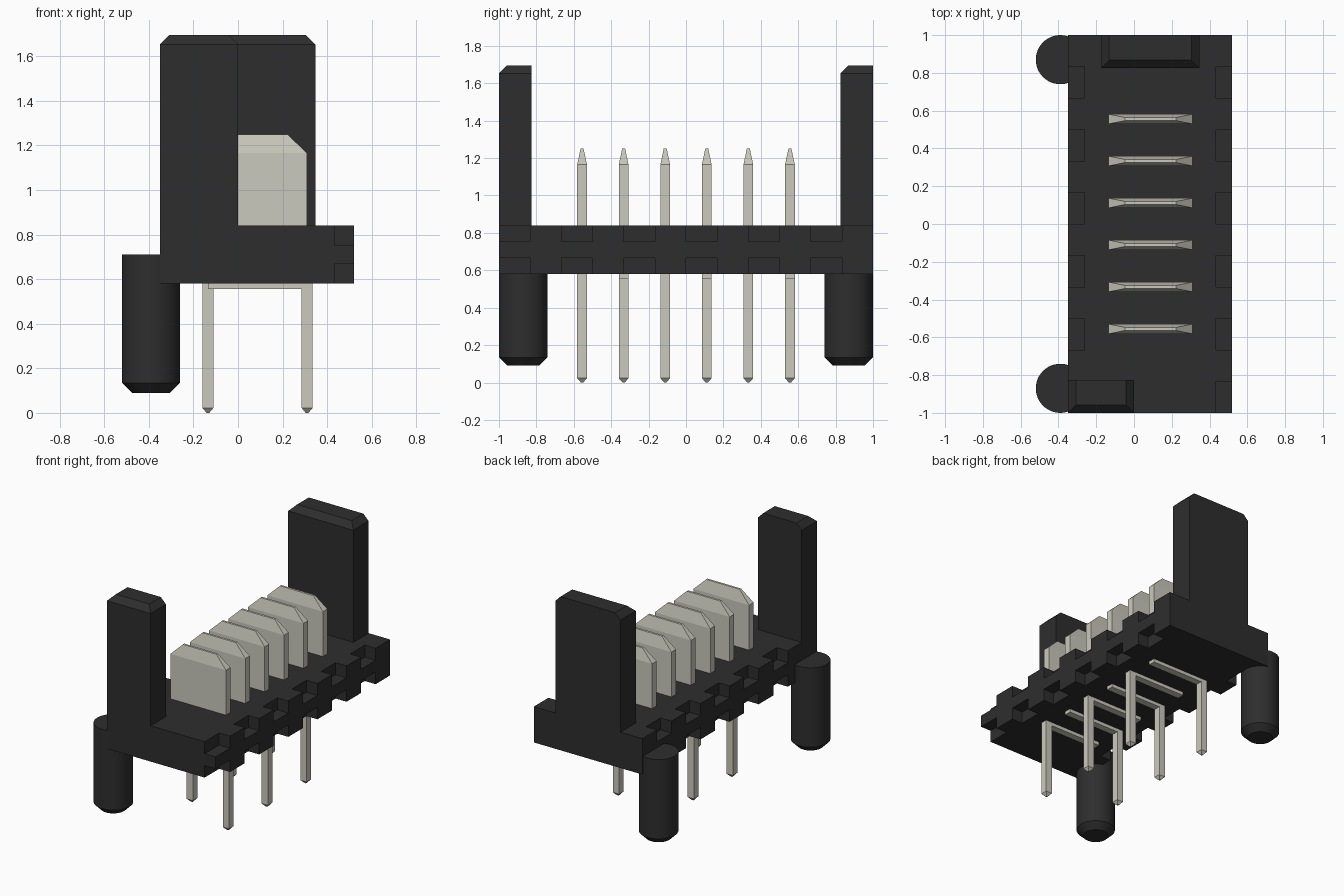
import bpy, bmesh
from mathutils import Matrix

cube = bpy.data.objects.get("Cube")
if cube:
    bpy.data.objects.remove(cube, do_unlink=True)


def material(name, rgb, rough):
    mat = bpy.data.materials.new(name)
    mat.use_nodes = True
    mat.diffuse_color = (*rgb, 1)
    bsdf = mat.node_tree.nodes["Principled BSDF"]
    bsdf.inputs["Base Color"].default_value = (*rgb, 1)
    bsdf.inputs["Roughness"].default_value = rough
    return mat


PLASTIC = material("black plastic", (0.027, 0.027, 0.027), 0.6)
METAL = material("pale metal", (0.6, 0.59, 0.51), 0.5)


def add_box(bm, x, y, z):
    """Box from (min, max) pairs; returns its vertices."""
    mid = [(a + b) / 2 for a, b in (x, y, z)]
    size = [b - a for a, b in (x, y, z)]
    mat = Matrix.Translation(mid) @ Matrix.Diagonal((*size, 1))
    return bmesh.ops.create_cube(bm, size=1, matrix=mat)["verts"]


def add_stack(bm, sections):
    """Solid through stacked rectangles, each (x pair, y pair, height)."""
    rings = [[bm.verts.new((px, py, z)) for px, py in
              ((x[0], y[0]), (x[1], y[0]), (x[1], y[1]), (x[0], y[1]))]
             for x, y, z in sections]
    bm.faces.new(rings[0][::-1])
    bm.faces.new(rings[-1])
    for low, high in zip(rings, rings[1:]):
        for i in range(4):
            j = (i + 1) % 4
            bm.faces.new((low[i], low[j], high[j], high[i]))


def finish(name, bm, mat):
    mesh = bpy.data.meshes.new(name)
    bm.normal_update()
    bm.to_mesh(mesh)
    bm.free()
    mesh.materials.append(mat)
    obj = bpy.data.objects.new(name, mesh)
    bpy.context.collection.objects.link(obj)
    return obj


def around(mid, half):
    return (mid - half, mid + half)


LEFT, RIGHT, LOW, HIGH = -0.35, 0.52, 0.58, 0.84
NOTCH = 0.087
PITCH = 2 / 9

# Base block
bm = bmesh.new()
add_box(bm, (LEFT, RIGHT), (-1, 1), (LOW, HIGH))
base = finish("base", bm, PLASTIC)

# Notches along the top and bottom of both long edges
bm = bmesh.new()
over = 0.05
for i in range(6):
    start = -1 + i / 3
    y = (start - (over if i == 0 else 0), start + 1 / 6)
    for z in ((LOW - over, LOW + NOTCH), (HIGH - NOTCH, HIGH + over)):
        add_box(bm, (RIGHT - NOTCH, RIGHT + over), y, z)
        if i > 0:
            add_box(bm, (LEFT - over, LEFT + NOTCH), y, z)
cutter = finish("notch_cutter", bm, PLASTIC)
cutter.hide_render = True
cut = base.modifiers.new("notches", "BOOLEAN")
cut.operation = "DIFFERENCE"
cut.solver = "EXACT"
cut.object = cutter
bpy.context.view_layer.update()
cut_mesh = bpy.data.meshes.new_from_object(
    base.evaluated_get(bpy.context.evaluated_depsgraph_get()))
base.modifiers.clear()
base.data = cut_mesh
bpy.data.objects.remove(cutter, do_unlink=True)

# End posts, bevelled on three sides of the top
for name, x, y in (("front_post", (LEFT, 0), (-1, -0.825)),
                   ("back_post", (-0.175, 0.347), (0.825, 1))):
    bm = bmesh.new()
    c = 0.042
    add_stack(bm, [(x, y, HIGH), (x, y, 1.695 - c),
                   ((x[0] + c, x[1] - c), (y[0] + c, y[1]), 1.695)])
    finish(name, bm, PLASTIC)

# Round locating pegs with a chamfered foot
for name, y in (("front_peg", -0.87), ("back_peg", 0.87)):
    bm = bmesh.new()
    for r1, r2, z1, z2 in ((0.13, 0.13, 0.135, 0.71), (0.085, 0.13, 0.09, 0.135)):
        bmesh.ops.create_cone(
            bm, cap_ends=True, segments=48, radius1=r1, radius2=r2, depth=z2 - z1,
            matrix=Matrix.Translation((-0.39, y, (z1 + z2) / 2)))
    # weld the two pieces and drop the hidden discs between them
    hidden = [f for f in bm.faces if len(f.verts) > 4
              and abs(f.calc_center_median().z - 0.135) < 0.001]
    bmesh.ops.delete(bm, geom=hidden, context="FACES_ONLY")
    bmesh.ops.remove_doubles(bm, verts=bm.verts, dist=0.0005)
    peg = finish(name, bm, PLASTIC)
    bpy.ops.object.select_all(action="DESELECT")
    peg.select_set(True)
    bpy.context.view_layer.objects.active = peg
    bpy.ops.object.shade_smooth_by_angle(angle=0.5)

# Contacts: tapered blade above, one leg below on alternating sides
BLADE = (-0.135, 0.31)
for i in range(6):
    y = (i - 2.5) * PITCH
    thick, thin = around(y, 0.026), around(y, 0.008)
    bm = bmesh.new()
    add_stack(bm, [(BLADE, thick, 0.555), (BLADE, thick, 1.165),
                   ((BLADE[0] + 0.088, BLADE[1] - 0.088), thin, 1.25)])
    finish(f"contact_blade_{i + 1}", bm, METAL)

    bm = bmesh.new()
    leg_x = BLADE[1] if i % 2 == 0 else BLADE[0]
    wide = around(leg_x, 0.025)
    add_stack(bm, [(around(leg_x, 0.006), around(y, 0.006), 0),
                   (wide, thick, 0.023), (wide, thick, LOW)])
    finish(f"contact_leg_{i + 1}", bm, METAL)
